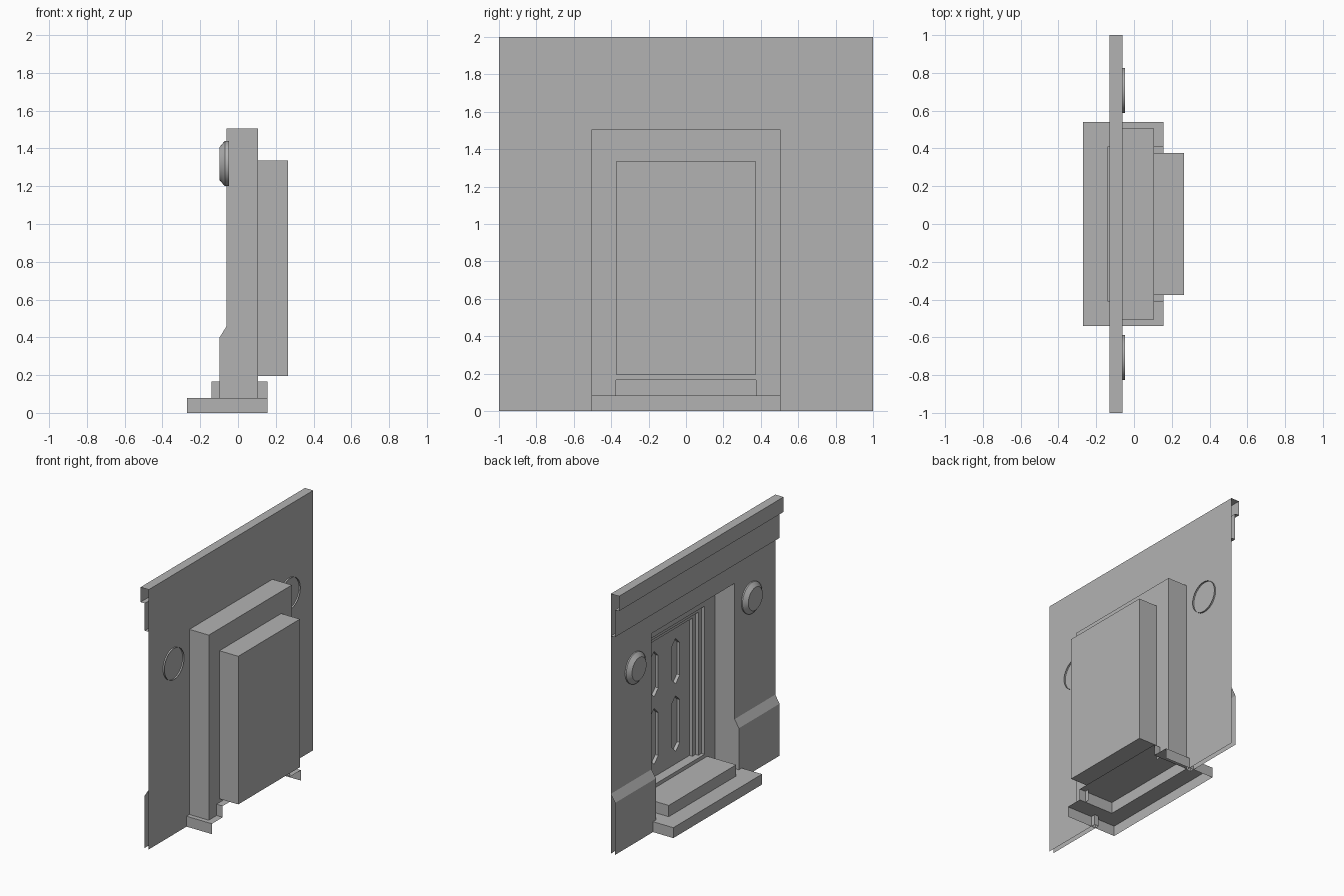
import bpy
import bmesh
import math

cube = bpy.data.objects.get("Cube")
if cube:
    bpy.data.objects.remove(cube, do_unlink=True)

stone = bpy.data.materials.new("plain grey")
stone.use_nodes = True
GREY = (0.45, 0.45, 0.45, 1)
stone.diffuse_color = GREY
stone.node_tree.nodes["Principled BSDF"].inputs["Base Color"].default_value = GREY


def build(name, polygons):
    """Join polygons into one welded sheet object."""
    bm = bmesh.new()
    for poly in polygons:
        bm.faces.new([bm.verts.new(p) for p in poly])
    bmesh.ops.remove_doubles(bm, verts=bm.verts, dist=0.0001)
    bmesh.ops.recalc_face_normals(bm, faces=bm.faces)
    mesh = bpy.data.meshes.new(name)
    bm.to_mesh(mesh)
    bm.free()
    mesh.materials.append(stone)
    obj = bpy.data.objects.new(name, mesh)
    bpy.context.collection.objects.link(obj)
    return obj


def across(x, y0, y1, z0, z1):
    """Upright rectangle facing along x."""
    return [(x, y0, z0), (x, y0, z1), (x, y1, z1), (x, y1, z0)]


def side(y, x0, x1, z0, z1):
    """Upright rectangle facing along y."""
    return [(x0, y, z0), (x1, y, z0), (x1, y, z1), (x0, y, z1)]


def level(z, x0, x1, y0, y1):
    """Flat rectangle facing up or down."""
    return [(x0, y0, z), (x1, y0, z), (x1, y1, z), (x0, y1, z)]


def strip(profile, y0, y1):
    """Sweep an x-z profile along y without end caps."""
    return [[(a[0], y0, a[1]), (b[0], y0, b[1]), (b[0], y1, b[1]), (a[0], y1, a[1])]
            for a, b in zip(profile, profile[1:])]


WALL, BACK, DEEP = -0.06, 0.105, 0.265
HALF, TOP = 0.505, 1.505        # doorway
IN, LOW, HIGH = 0.375, 0.195, 1.335   # inner opening
TREAD, LANDING, STEP_BACK = 0.08, 0.167, 0.157

# Wall sheet with the doorway left open
build("wall", [across(WALL, -1, -HALF, 0, TOP), across(WALL, HALF, 1, 0, TOP),
               across(WALL, -1, -HALF, TOP, 2), across(WALL, -HALF, HALF, TOP, 2),
               across(WALL, HALF, 1, TOP, 2)])

# Stepped cornice, open at its ends
build("cornice", strip([(WALL, 2), (-0.13, 2), (-0.13, 1.885), (-0.095, 1.885),
                        (-0.095, 1.675), (WALL, 1.675)], -1, 1))

# Plinths with sloping tops and a cheek toward the doorway
for label, s in (("left", 1), ("right", -1)):
    profile = [(-0.097, 0), (-0.097, 0.4), (WALL, 0.46)]
    cheek = [(x, s * HALF, z) for x, z in profile + [(WALL, 0)]]
    build(label + "_plinth", strip(profile, s * HALF, s) + [cheek])

# Doorway reveal
reveal = [level(TOP, WALL, BACK, -HALF, HALF),
          across(BACK, -HALF, HALF, HIGH, TOP),
          across(BACK, -IN, IN, LANDING, LOW)]
for s in (1, -1):
    reveal.append(side(s * HALF, WALL, BACK, TREAD, TOP))
    reveal.append(across(BACK, s * IN, s * HALF, TREAD, HIGH))
build("doorway_reveal", reveal)

# Casing behind the door
build("door_casing", [across(DEEP, -IN, IN, LOW, HIGH),
                      level(LOW, BACK, DEEP, -IN, IN),
                      level(HIGH, BACK, DEEP, -IN, IN),
                      side(IN, BACK, DEEP, LOW, HIGH),
                      side(-IN, BACK, DEEP, LOW, HIGH)])

# Frame stepping inward in three rebates
frame = []
half, high, x = IN, HIGH, BACK
DX, DY = 0.025, 0.038
for i in range(3):
    nx, nh, nz = x + DX, half - DY, high - DY
    frame.append(level(high, x, nx, -half, half))
    frame.append(across(nx, -half, half, nz, high))
    for s in (1, -1):
        frame.append(side(s * half, x, nx, LOW, high))
        frame.append(across(nx, s * nh, s * half, LOW, nz))
    x, half, high = nx, nh, nz
build("door_frame", frame)

# Door with four sunken six-sided panels
door = []
RECESS, W, POINT = 0.025, 0.05, 0.05
MID = 0.765
for y0, y1 in ((-half, 0), (0, half)):
    yc = (y0 + y1) / 2
    for z0, z1, zb, zt in ((LOW, MID, 0.29, 0.72), (MID, high, 0.81, 1.16)):
        hexagon = [(yc, zb), (yc + W, zb + POINT), (yc + W, zt - POINT),
                   (yc, zt), (yc - W, zt - POINT), (yc - W, zb + POINT)]
        right = [(yc, z0), (y1, z0), (y1, z1), (yc, z1)] + hexagon[3::-1]
        left = [(yc, z1), (y0, z1), (y0, z0), (yc, z0), hexagon[0]] + hexagon[:2:-1]
        for outline in (right, left):
            door.append([(x, y, z) for y, z in outline])
        door.append([(x + RECESS, y, z) for y, z in hexagon])
        for a, b in zip(hexagon, hexagon[1:] + hexagon[:1]):
            door.append([(x, *a), (x, *b), (x + RECESS, *b), (x + RECESS, *a)])
build("door", door)

# Two steps, hollow underneath and open at the back
WIDE, NARROW, FRONT, NOSE = 0.54, 0.41, -0.27, -0.14
lower = [across(FRONT, -WIDE, WIDE, 0, TREAD), level(TREAD, FRONT, NOSE, -WIDE, WIDE)]
upper = [across(NOSE, -NARROW, NARROW, TREAD, LANDING),
         level(LANDING, NOSE, STEP_BACK, -NARROW, NARROW)]
for s in (1, -1):
    lower.append(side(s * WIDE, FRONT, STEP_BACK, 0, TREAD))
    lower.append(level(TREAD, NOSE, STEP_BACK, s * NARROW, s * WIDE))
    upper.append(side(s * NARROW, NOSE, STEP_BACK, TREAD, LANDING))
build("lower_step", lower)
build("upper_step", upper)

# Round bosses with bevelled faces
SIDES = 32
for label, s in (("left", 1), ("right", -1)):
    rings = [[(bx, s * 0.707 + r * math.cos(2 * math.pi * i / SIDES),
               1.32 + r * math.sin(2 * math.pi * i / SIDES)) for i in range(SIDES)]
             for bx, r in ((-0.048, 0.12), (-0.07, 0.12), (-0.097, 0.088))]
    faces = [rings[-1]]
    for a, b in zip(rings, rings[1:]):
        faces += [[a[i - 1], a[i], b[i], b[i - 1]] for i in range(SIDES)]
    boss = build(label + "_round_boss", faces)
    bpy.ops.object.select_all(action='DESELECT')
    boss.select_set(True)
    bpy.context.view_layer.objects.active = boss
    bpy.ops.object.shade_smooth_by_angle(angle=math.radians(30))
